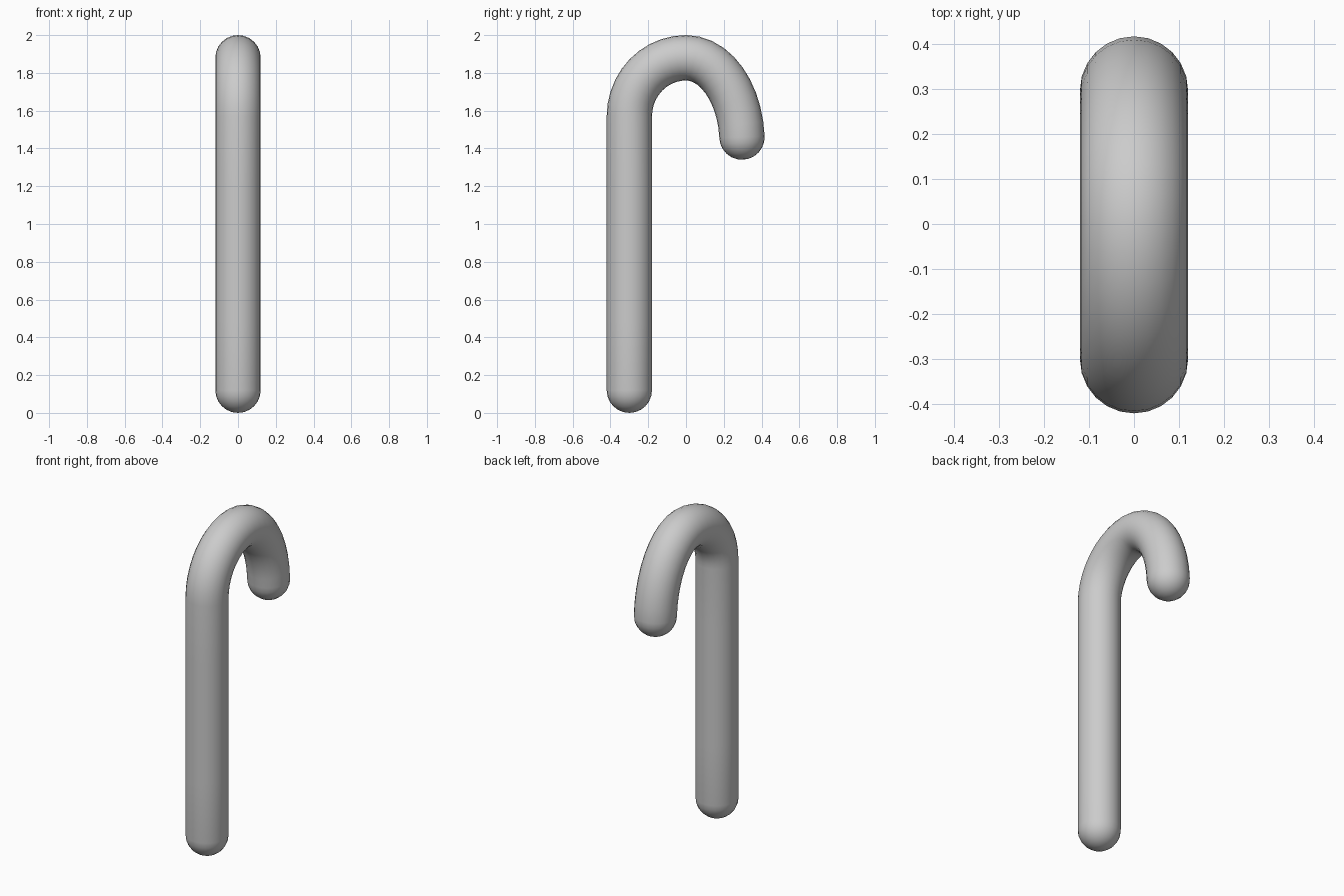
import bpy, bmesh
from math import sin, cos, pi
from mathutils import Vector

if "Cube" in bpy.data.objects:
    bpy.data.objects.remove(bpy.data.objects["Cube"])

R, SIDES, CAP, ARC = 0.12, 24, 6, 10
X = Vector((1, 0, 0))

# Centre line: straight shaft, round left quarter, longer right quarter
path = [Vector((0, -0.3, 0.12 + 1.45 * i / 4)) for i in range(4)]
for i in range(ARC):
    t = pi / 2 * i / ARC
    path.append(Vector((0, -0.3 * cos(t), 1.57 + 0.31 * sin(t))))
for i in range(ARC + 1):
    t = pi / 2 - (pi / 2 - 0.067) * i / ARC
    path.append(Vector((0, 0.297 * cos(t), 1.43 + 0.45 * sin(t))))

tangents = [(path[min(i + 1, len(path) - 1)] - path[max(i - 1, 0)]).normalized()
            for i in range(len(path))]
tangents[-1] = Vector((0, 0.04, -1)).normalized()

# Rings as (centre, tangent, radius), with hemispherical ends
caps = [pi / 2 * k / CAP for k in range(1, CAP)]
rings = [(path[0] - tangents[0] * R * sin(a), tangents[0], R * cos(a)) for a in reversed(caps)]
rings += [(p, t, R) for p, t in zip(path, tangents)]
rings += [(path[-1] + tangents[-1] * R * sin(a), tangents[-1], R * cos(a)) for a in caps]

# Sweep the round section along the centre line
bm = bmesh.new()
loops = []
for c, t, r in rings:
    side = t.cross(X)
    loops.append([bm.verts.new(c + X * r * cos(2 * pi * k / SIDES) + side * r * sin(2 * pi * k / SIDES))
                  for k in range(SIDES)])
for a, b in zip(loops, loops[1:]):
    for k in range(SIDES):
        n = (k + 1) % SIDES
        bm.faces.new((a[k], a[n], b[n], b[k]))
for loop, tip in ((loops[0], path[0] - tangents[0] * R), (loops[-1], path[-1] + tangents[-1] * R)):
    v = bm.verts.new(tip)
    for k in range(SIDES):
        bm.faces.new((loop[k], loop[(k + 1) % SIDES], v))
bmesh.ops.recalc_face_normals(bm, faces=bm.faces)
for f in bm.faces:
    f.smooth = True

mesh = bpy.data.meshes.new("hooked_cane")
bm.to_mesh(mesh)
bm.free()
bpy.context.collection.objects.link(bpy.data.objects.new("hooked_cane", mesh))
